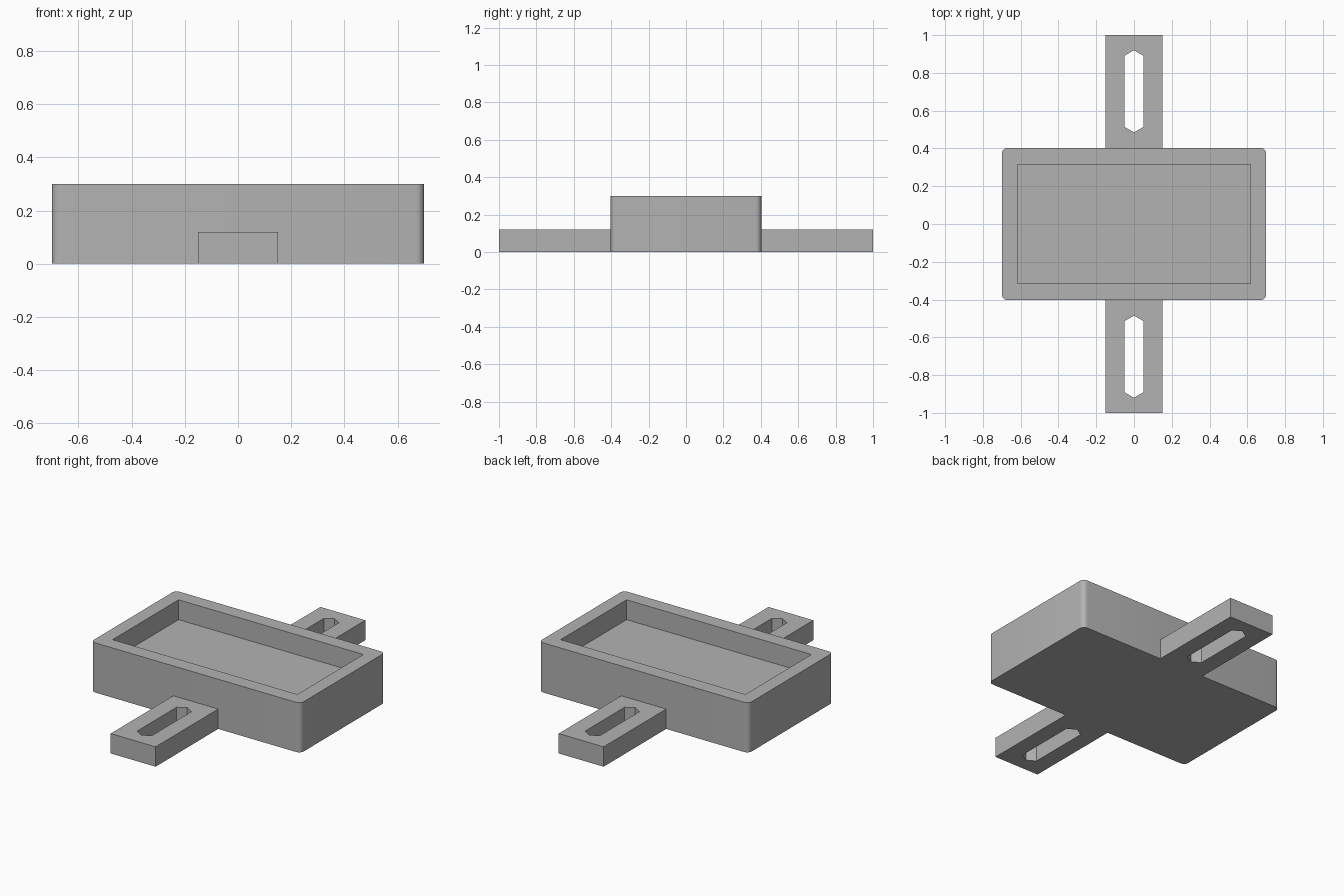
import bpy
import bmesh
import math
from mathutils import Vector

cube = bpy.data.objects.get("Cube")
if cube:
    bpy.data.objects.remove(cube, do_unlink=True)

grey = bpy.data.materials.new("plain grey")
grey.use_nodes = True
grey.diffuse_color = (0.45, 0.45, 0.45, 1)
grey.node_tree.nodes["Principled BSDF"].inputs["Base Color"].default_value = grey.diffuse_color

HALF_X, HALF_Y, HEIGHT = 0.70, 0.403, 0.30


def prism(name, outline, z0, z1):
    """Extrude a flat outline from z0 up to z1."""
    bm = bmesh.new()
    base = bm.faces.new([bm.verts.new((x, y, z0)) for x, y in outline])
    top = bmesh.ops.extrude_face_region(bm, geom=[base])["geom"]
    verts = [v for v in top if isinstance(v, bmesh.types.BMVert)]
    bmesh.ops.translate(bm, vec=Vector((0, 0, z1 - z0)), verts=verts)
    bmesh.ops.recalc_face_normals(bm, faces=bm.faces)
    mesh = bpy.data.meshes.new(name)
    bm.to_mesh(mesh)
    bm.free()
    mesh.materials.append(grey)
    obj = bpy.data.objects.new(name, mesh)
    bpy.context.collection.objects.link(obj)
    return obj


def rectangle(x0, x1, y0, y1):
    return [(x0, y0), (x1, y0), (x1, y1), (x0, y1)]


def rounded_rectangle(hx, hy, r, steps=6):
    points = []
    for corner, (sx, sy) in enumerate([(1, 1), (-1, 1), (-1, -1), (1, -1)]):
        for i in range(steps + 1):
            a = math.pi / 2 * (corner + i / steps)
            points.append((sx * (hx - r) + r * math.cos(a), sy * (hy - r) + r * math.sin(a)))
    return points


def slot(y0, y1, half_width):
    """Long hole with pointed ends, like a stretched hexagon."""
    slope = half_width * math.tan(math.radians(30))
    return [(0, y0), (half_width, y0 + slope), (half_width, y1 - slope),
            (0, y1), (-half_width, y1 - slope), (-half_width, y0 + slope)]


def cut(obj, cutter):
    """Subtract the cutter, then discard it."""
    cutter.hide_render = True
    mod = obj.modifiers.new("cut", 'BOOLEAN')
    mod.operation = 'DIFFERENCE'
    mod.solver = 'EXACT'
    mod.object = cutter
    bpy.context.view_layer.objects.active = obj
    bpy.ops.object.modifier_apply(modifier=mod.name)
    bpy.data.objects.remove(cutter, do_unlink=True)


# Tray with rounded upright corners and a sharp-cornered recess
tray = prism("tray", rounded_rectangle(HALF_X, HALF_Y, 0.03), 0, HEIGHT)
cut(tray, prism("recess_cutter", rectangle(-0.617, 0.617, -0.315, 0.315), 0.18, HEIGHT + 0.1))
bpy.ops.object.select_all(action='DESELECT')
tray.select_set(True)
bpy.context.view_layer.objects.active = tray
bpy.ops.object.shade_smooth_by_angle(angle=math.radians(30))

# Slotted mounting tabs at the front and back
for name, side in (("front_tab", -1), ("back_tab", 1)):
    y0, y1 = sorted((side * HALF_Y, side * 1.0))
    tab = prism(name, rectangle(-0.15, 0.15, y0, y1), 0, 0.12)
    s0, s1 = sorted((side * 0.485, side * 0.92))
    cut(tab, prism("slot_cutter", slot(s0, s1, 0.05), -0.1, 0.3))
